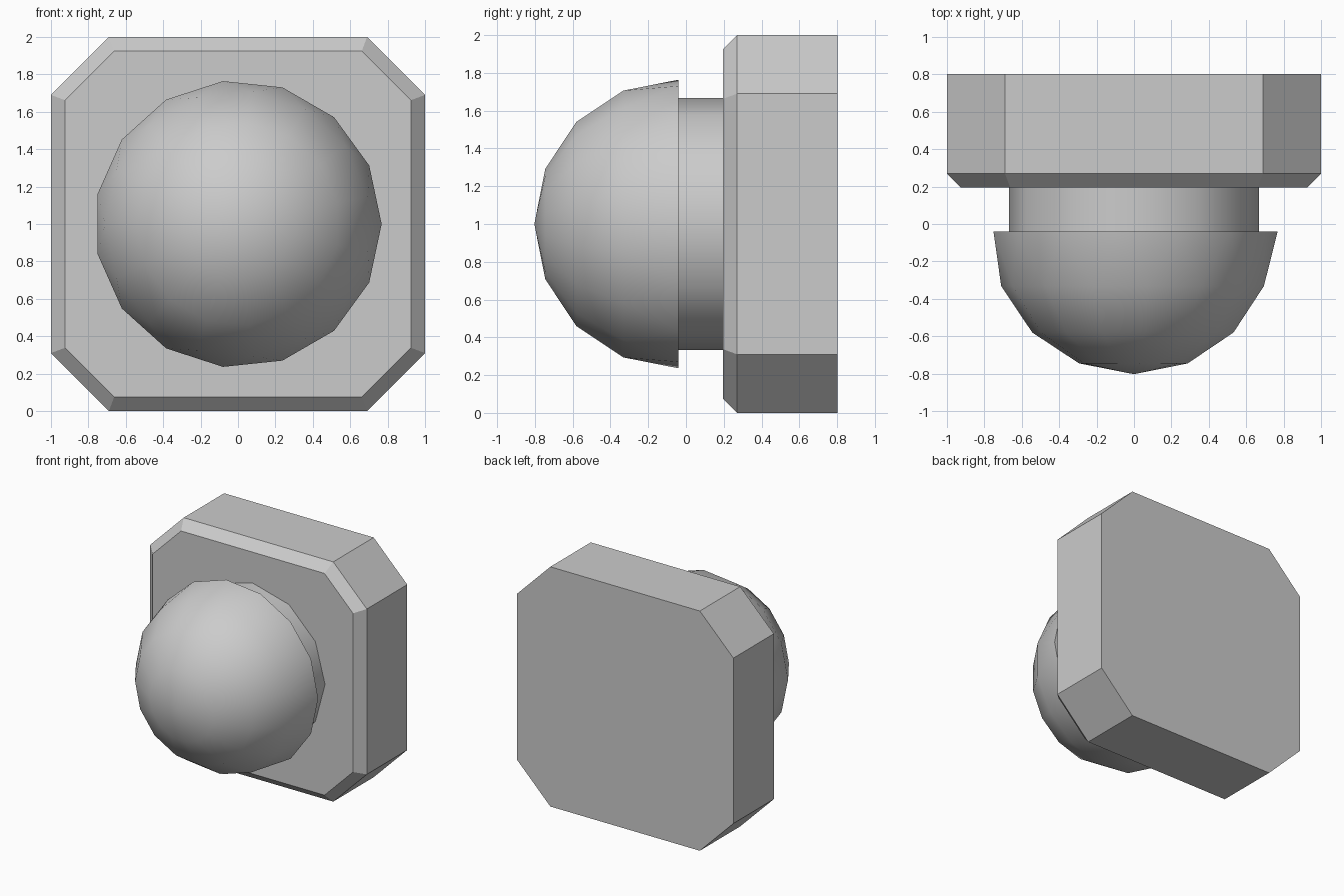
import bpy, bmesh
from math import cos, sin, radians, tau

if "Cube" in bpy.data.objects:
    bpy.data.objects.remove(bpy.data.objects["Cube"])

CENTRE_Z = 1.0


def octagon(half, straight, y):
    """Square outline with cut corners, facing along y."""
    h, s = half, straight
    return [(x, y, CENTRE_Z + z) for x, z in
            ((h, -s), (h, s), (s, h), (-s, h), (-h, s), (-h, -s), (-s, -h), (s, -h))]


def circle(radius, y, sides, turn=0.0):
    """Regular ring around the y axis."""
    angles = [radians(turn) + tau * i / sides for i in range(sides)]
    return [(radius * cos(a), y, CENTRE_Z + radius * sin(a)) for a in angles]


def loft(name, rings, tip=None, first_cap=True, last_cap=True, smooth=False, twisted=False):
    """Join successive rings; optionally close the last one to a point."""
    bm = bmesh.new()
    loops = [[bm.verts.new(p) for p in ring] for ring in rings]
    n = len(loops[0])
    for k, (a, b) in enumerate(zip(loops, loops[1:])):
        for i in range(n):
            j = (i + 1) % n
            if twisted and k == 0:  # half-step offset: triangle strip
                bm.faces.new((a[i], a[j], b[i]))
                bm.faces.new((a[j], b[j], b[i]))
            else:
                bm.faces.new((a[i], a[j], b[j], b[i]))
    if first_cap:
        bm.faces.new(loops[0])
    if tip:
        point = bm.verts.new(tip)
        for i in range(n):
            bm.faces.new((loops[-1][i], loops[-1][(i + 1) % n], point))
    elif last_cap:
        bm.faces.new(loops[-1])
    bmesh.ops.recalc_face_normals(bm, faces=bm.faces)
    mesh = bpy.data.meshes.new(name)
    bm.to_mesh(mesh)
    bm.free()
    obj = bpy.data.objects.new(name, mesh)
    bpy.context.collection.objects.link(obj)
    if smooth:
        bpy.ops.object.select_all(action='DESELECT')
        obj.select_set(True)
        bpy.context.view_layer.objects.active = obj
        bpy.ops.object.shade_smooth_by_angle(angle=radians(40))
    return obj


# Square back plate with cut corners and a chamfered front rim
loft("back_plate", [octagon(1.0, 0.69, 0.803),
                    octagon(1.0, 0.69, 0.27),
                    octagon(0.925, 0.662, 0.195)])

# Short twelve-sided neck between plate and dome
loft("neck", [circle(0.667, 0.195, 12), circle(0.667, -0.04, 12)],
     first_cap=False, last_cap=False, smooth=True)

# Fifteen-sided dome; its rim is turned half a step from the other rings
loft("dome", [circle(0.768, -0.04, 15),
              circle(0.71, -0.332, 15, 12),
              circle(0.544, -0.58, 15, 12),
              circle(0.294, -0.745, 15, 12)],
     tip=(0, -0.803, CENTRE_Z), smooth=True, twisted=True)
